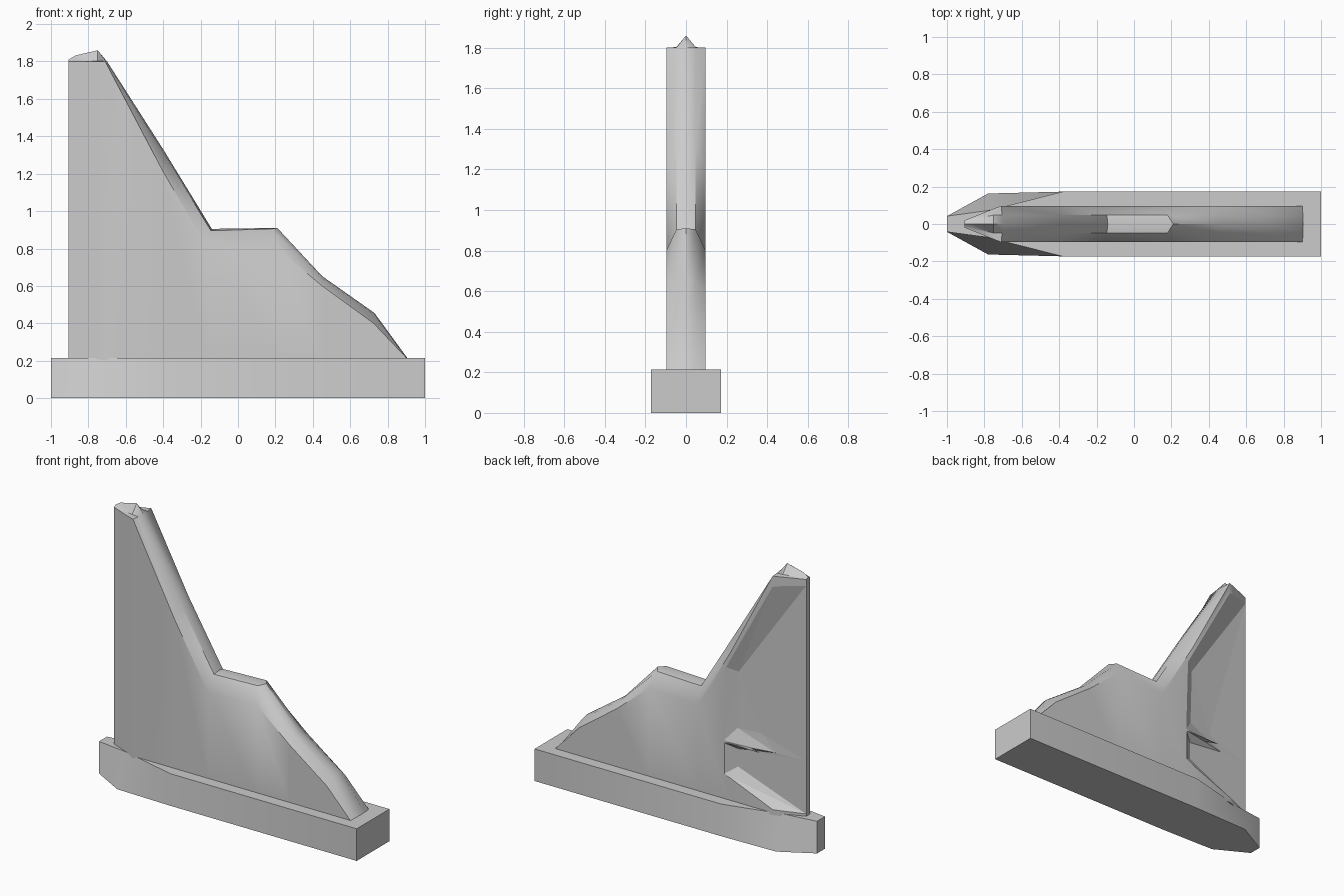
import bpy, bmesh
from math import radians

if "Cube" in bpy.data.objects:
    bpy.data.objects.remove(bpy.data.objects["Cube"])


def link_bmesh(name, bm):
    bmesh.ops.recalc_face_normals(bm, faces=bm.faces)
    mesh = bpy.data.meshes.new(name)
    bm.to_mesh(mesh)
    bm.free()
    obj = bpy.data.objects.new(name, mesh)
    bpy.context.collection.objects.link(obj)
    return obj


def loft(name, rings):
    """Skin a list of equally long closed rings and cap both ends."""
    bm = bmesh.new()
    rows = [[bm.verts.new(p) for p in ring] for ring in rings]
    n = len(rows[0])
    for a, b in zip(rows, rows[1:]):
        for i in range(n):
            j = (i + 1) % n
            bm.faces.new((a[i], a[j], b[j], b[i]))
    bm.faces.new(rows[0])
    bm.faces.new(rows[-1])
    return link_bmesh(name, bm)


def hull(name, points):
    """Convex solid around a few points."""
    bm = bmesh.new()
    verts = [bm.verts.new(p) for p in points]
    res = bmesh.ops.convex_hull(bm, input=verts)
    loose = [v for v in bm.verts if not v.link_faces]
    bmesh.ops.delete(bm, geom=loose, context='VERTS')
    return link_bmesh(name, bm)


def shade(obj, degrees):
    bpy.ops.object.select_all(action='DESELECT')
    obj.select_set(True)
    bpy.context.view_layer.objects.active = obj
    bpy.ops.object.shade_smooth_by_angle(angle=radians(degrees))


# Base: boat-shaped plinth, its top narrowing to the nose sooner than its bottom
def boat(shoulder, z):
    half = [(1.0, 0.173), (-0.38, 0.173), (-0.78, shoulder), (-1.0, 0.042)]
    return [(x, y, z) for x, y in half] + [(x, -y, z) for x, y in reversed(half)]


base = loft("base", [boat(0.163, 0.0), boat(0.072, 0.215)])
shade(base, 35)

# Fin: cross-sections from the nose to the tail
# side edge (x, half width, z), shoulder (x, half width, z), ridge (x, z)
stations = [
    ((-0.905, 0.020, 1.80), (-0.905, 0.010, 1.805), (-0.905, 1.81)),
    ((-0.870, 0.034, 1.80), (-0.870, 0.022, 1.803), (-0.870, 1.832)),
    ((-0.750, 0.082, 1.80), (-0.750, 0.048, 1.803), (-0.750, 1.86)),
    ((-0.710, 0.097, 1.80), (-0.705, 0.047, 1.80), (-0.700, 1.80)),
    ((-0.400, 0.097, 1.21), (-0.400, 0.047, 1.315), (-0.400, 1.33)),
    ((-0.155, 0.097, 0.79), (-0.145, 0.047, 0.895), (-0.140, 0.905)),
    ((0.210, 0.097, 0.80), (0.180, 0.047, 0.905), (0.210, 0.91)),
    ((0.450, 0.097, 0.60), (0.450, 0.047, 0.642), (0.450, 0.652)),
    ((0.725, 0.097, 0.40), (0.730, 0.047, 0.445), (0.730, 0.455)),
    ((0.905, 0.097, 0.21), (0.905, 0.047, 0.213), (0.905, 0.215)),
]
rings = []
for side, shoulder, ridge in stations:
    left = [(side[0], side[1], 0.2), side, shoulder]
    right = [(x, -y, z) for x, y, z in reversed(left)]
    rings.append(left + [(ridge[0], 0, ridge[1])] + right)
fin = loft("fin", rings)
shade(fin, 35)

# Two recesses on the back side of the fin, both open towards the nose
recesses = {
    "upper_recess_cutter": [
        (-0.345, 0.100, 0.60), (-0.36, 0.100, 1.10), (-0.71, 0.100, 1.74),
        (-0.420, 0.055, 0.69), (-0.43, 0.055, 1.07), (-0.59, 0.037, 0.69),
        (-0.706, 0.034, 0.58), (-0.706, 0.040, 1.25),
        (-0.905, 0.021, 0.58), (-0.905, 0.021, 1.76),
        (-0.905, 0.100, 0.58), (-0.905, 0.100, 1.76)],
    "lower_recess_cutter": [
        (-0.350, 0.100, 0.38), (-0.35, 0.100, 0.59),
        (-0.420, 0.050, 0.43), (-0.42, 0.050, 0.55),
        (-0.706, 0.034, 0.38), (-0.706, 0.034, 0.59),
        (-0.905, 0.021, 0.23), (-0.905, 0.021, 0.59),
        (-0.720, 0.100, 0.23), (-0.905, 0.100, 0.23), (-0.905, 0.100, 0.59)],
}
for name, points in recesses.items():
    cutter = hull(name, points)
    mod = fin.modifiers.new(name, 'BOOLEAN')
    mod.operation = 'DIFFERENCE'
    mod.solver = 'EXACT'
    mod.object = cutter
    cutter.hide_render = True
    cutter.hide_set(True)
